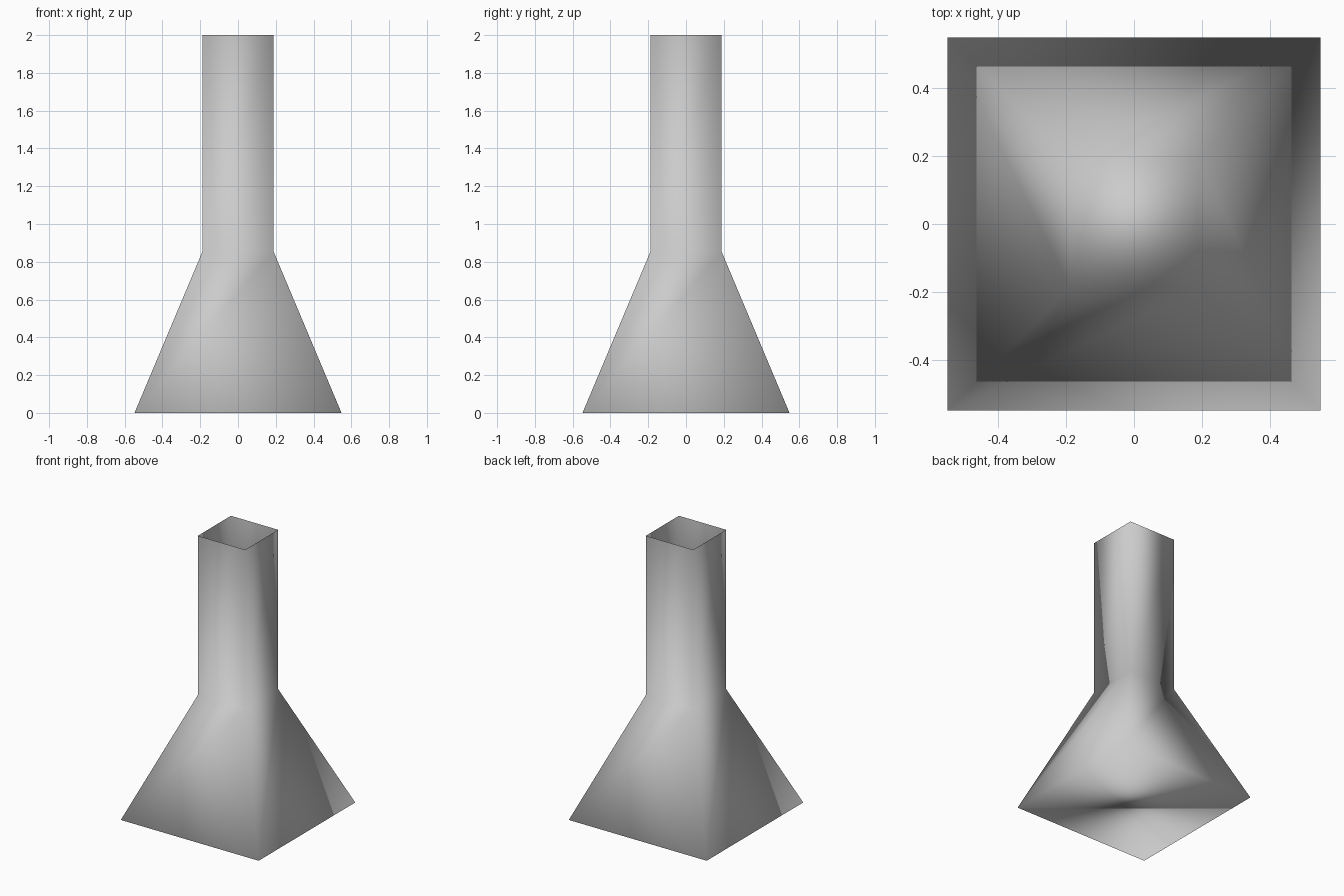
import bpy
import bmesh
from mathutils import Vector

cube = bpy.data.objects.get("Cube")
if cube:
    bpy.data.objects.remove(cube, do_unlink=True)

# Plain grey material
GREY = (0.6, 0.6, 0.6, 1.0)
mat = bpy.data.materials.new("plain grey")
mat.use_nodes = True
mat.diffuse_color = GREY
mat.node_tree.nodes["Principled BSDF"].inputs["Base Color"].default_value = GREY


def square_ring(bm, half, z):
    """Four corners of a horizontal square, counter-clockwise from above."""
    corners = ((-1, -1), (1, -1), (1, 1), (-1, 1))
    return [bm.verts.new((sx * half, sy * half, z)) for sx, sy in corners]


# Flared hood and square flue: half width and height of each level
bm = bmesh.new()
base, neck, rim = [square_ring(bm, half, z)
                   for half, z in ((0.548, 0.0), (0.188, 0.855), (0.188, 2.0))]
for lower, upper in ((base, neck), (neck, rim)):
    for i in range(4):
        j = (i + 1) % 4
        bm.faces.new((lower[i], lower[j], upper[j], upper[i]))

# Closed underside and a floor inside the flue at the neck; the rim stays open
bm.faces.new(base[::-1])
bm.faces.new(neck)
for face in bm.faces:
    face.smooth = True
bm.normal_update()

# Soft corner normals: plain average of the faces around each corner
normals = [sum((f.normal for f in v.link_faces), Vector()).normalized()
           for v in bm.verts]

mesh = bpy.data.meshes.new("chimney_hood")
bm.to_mesh(mesh)
bm.free()
mesh.normals_split_custom_set_from_vertices(normals)
mesh.materials.append(mat)
hood = bpy.data.objects.new("chimney_hood", mesh)
bpy.context.scene.collection.objects.link(hood)
